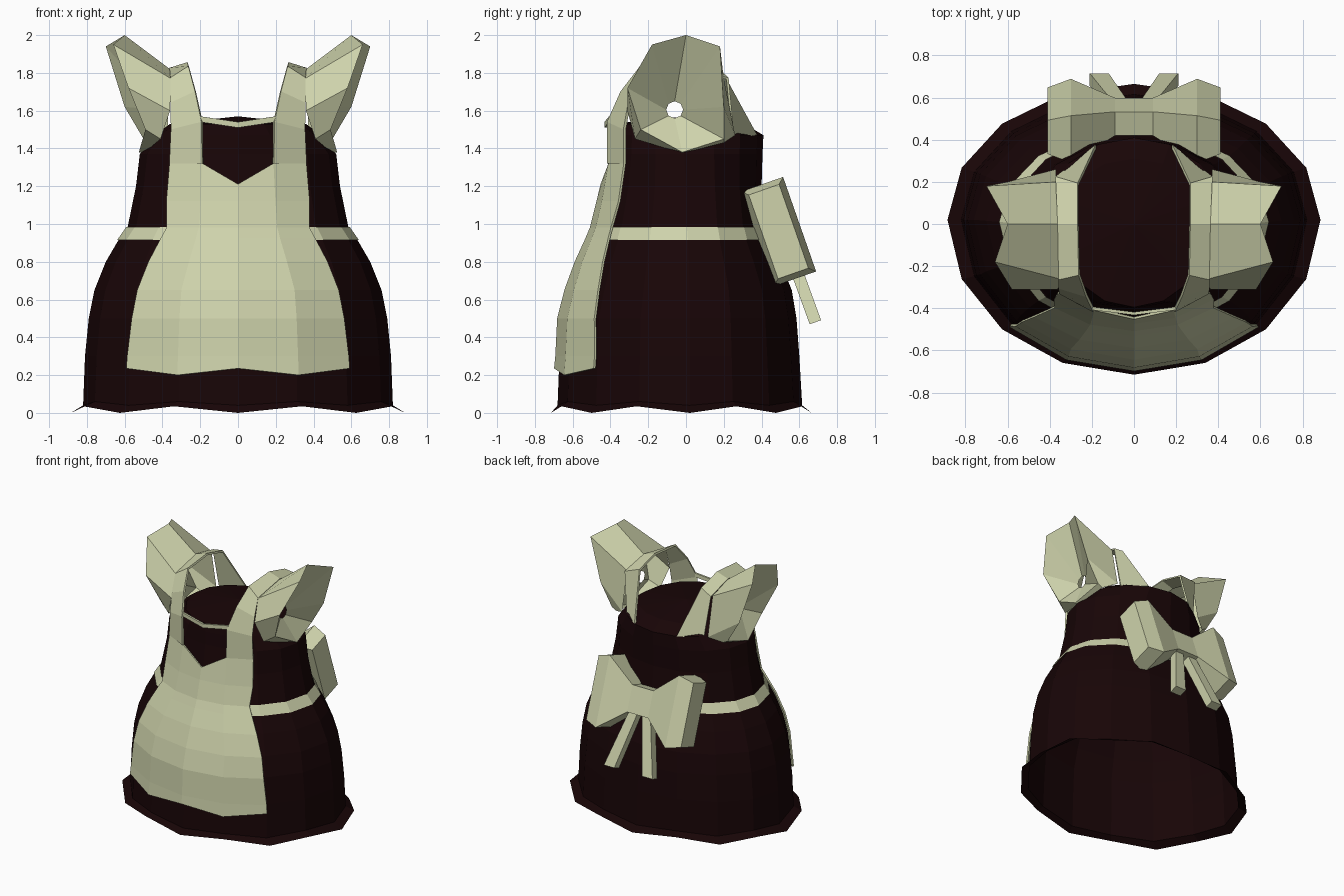
import bpy, bmesh, math
from mathutils import Vector

if "Cube" in bpy.data.objects:
    bpy.data.objects.remove(bpy.data.objects["Cube"])


def material(name, color):
    m = bpy.data.materials.new(name)
    m.diffuse_color = (*color, 1)
    m.use_nodes = True
    m.node_tree.nodes["Principled BSDF"].inputs["Base Color"].default_value = m.diffuse_color
    return m


DARK = material("dark_maroon", (0.009, 0.0015, 0.002))
CREAM = material("pale_cream", (0.62, 0.65, 0.41))


def loft(name, rows, mat, closed=False, caps=(None, None), thick=0.0):
    """Bridge rows of points; caps close an end with a fan to a point."""
    bm = bmesh.new()
    vs = [[bm.verts.new(p) for p in r] for r in rows]
    n = len(rows[0])
    last = n if closed else n - 1
    for a, b in zip(vs, vs[1:]):
        for i in range(last):
            j = (i + 1) % n
            bm.faces.new((a[i], a[j], b[j], b[i]))
    for row, tip in zip((vs[0], vs[-1]), caps):
        if tip is not None:
            c = bm.verts.new(tip)
            for i in range(n):
                bm.faces.new((row[i], row[(i + 1) % n], c))
    bmesh.ops.recalc_face_normals(bm, faces=bm.faces)
    me = bpy.data.meshes.new(name)
    bm.to_mesh(me)
    bm.free()
    me.materials.append(mat)
    ob = bpy.data.objects.new(name, me)
    bpy.context.collection.objects.link(ob)
    if thick:
        s = ob.modifiers.new("thickness", 'SOLIDIFY')
        s.thickness, s.offset = thick, 0
    return ob


def mirror_x(ob):
    ob.modifiers.new("mirror", 'MIRROR').use_clip = False


# Dress profile: height, half width, front y, back y, y of the widest point
PROFILE = [(0.04, 0.82, -0.68, 0.615, 0.02), (0.30, 0.81, -0.67, 0.60, 0.02),
           (0.50, 0.79, -0.66, 0.585, 0.02), (0.65, 0.76, -0.62, 0.56, 0.02),
           (0.80, 0.70, -0.565, 0.50, 0.015), (0.92, 0.63, -0.51, 0.445, 0.01),
           (0.98, 0.585, -0.485, 0.425, 0.005), (1.20, 0.54, -0.43, 0.40, 0.0),
           (1.37, 0.52, -0.405, 0.405, -0.01), (1.47, 0.44, -0.40, 0.41, -0.01),
           (1.53, 0.36, -0.395, 0.31, -0.01)]


def oval(rx, yf, yb, yc, deg, z):
    """Point on an egg-shaped ring; angle runs from the front towards +x."""
    r = math.radians(deg)
    c = math.cos(r)
    return Vector((rx * math.sin(r), yc - c * (yc - yf if c > 0 else yb - yc), z))


def on_body(z, deg, off=0.0):
    for a, b in zip(PROFILE, PROFILE[1:]):
        if z <= b[0]:
            break
    t = (z - a[0]) / (b[0] - a[0])
    rx, yf, yb, yc = (p + (q - p) * t for p, q in zip(a[1:], b[1:]))
    return oval(rx + off, yf - off, yb + off, yc, deg, z)


# Dress with flared, wavy hem, open underneath
STEPS = [i * 22.5 for i in range(16)]
hem = [oval(0.885, -0.715, 0.665, 0.02, d, 0.035 * (i % 2)) for i, d in enumerate(STEPS)]
skirt_edge = [on_body(0.04, d) + Vector((0, 0, 0.02 * (i % 2)))
              for i, d in enumerate(STEPS)]
rows = [hem, skirt_edge] + [[on_body(p[0], d) for d in STEPS] for p in PROFILE[1:]]
loft("dress", rows, DARK, True, (None, (0, 0, 1.57)))

# Waist band
loft("waist_band", [[on_body(z, d, 0.007) for d in STEPS] for z in (0.915, 0.985)],
     CREAM, True)

# Apron panel: height, side angle, inner angle, offset
APRON = [(0.22, 45, 22.5, 0.02), (0.30, 45, 22.5, 0.016), (0.50, 44, 22.5, 0.016),
         (0.65, 43, 22.5, 0.018), (0.80, 41, 21, 0.018), (0.92, 39, 20, 0.018),
         (0.98, 38.5, 20, 0.018), (1.12, 41, 20, 0.018), (1.32, 41.5, 20, 0.018)]
rows = []
for k, (z, side, inner, off) in enumerate(APRON):
    row = []
    for i, d in enumerate((-side, -inner, 0, inner, side)):
        zz = z
        if k == 0:
            zz = 0.20 if i in (1, 3) else 0.235
        elif k == len(APRON) - 1 and i == 2:
            zz = 1.21
        row.append(on_body(zz, d, off))
    rows.append(row)
loft("apron", rows, CREAM, thick=0.012)

# Shoulder straps: inner edge and outer edge
STRAP = [((0.187, -0.412, 1.32), (0.36, -0.325, 1.32)),
         ((0.19, -0.412, 1.54), (0.352, -0.325, 1.50)),
         ((0.225, -0.34, 1.70), (0.355, -0.30, 1.64)),
         ((0.26, -0.24, 1.83), (0.355, -0.26, 1.77)),
         ((0.265, 0.0, 1.85), (0.36, 0.0, 1.82)),
         ((0.265, 0.19, 1.80), (0.37, 0.22, 1.77)),
         ((0.18, 0.37, 1.47), (0.33, 0.25, 1.45))]
mirror_x(loft("shoulder_strap", STRAP, CREAM, thick=0.015))

# Neckline trim
loft("neck_trim", [[(-0.2, -0.40, z), (0, -0.425, z - 0.03), (0.2, -0.40, z)]
                   for z in (1.54, 1.57)], CREAM, thick=0.015)

# Flared sleeve ruffles: shoulder edge, flared rim, then funnel to a small hole
shoulder = [(0.36, 0, 1.82), (0.37, 0.20, 1.77), (0.37, 0.26, 1.47), (0.46, 0.20, 1.43),
            (0.50, -0.02, 1.375), (0.41, -0.27, 1.45), (0.36, -0.31, 1.60),
            (0.355, -0.26, 1.77)]
rim = [(0.60, 0, 2.0), (0.70, 0.18, 1.94), (0.60, 0.20, 1.62), (0.50, 0.20, 1.45),
       (0.525, -0.02, 1.38), (0.49, -0.24, 1.50), (0.58, -0.31, 1.72), (0.66, -0.18, 1.95)]
hole = [(0.43, -0.06 + 0.045 * math.sin(a), 1.605 + 0.045 * math.cos(a))
        for a in (i * math.pi / 4 for i in range(8))]
mirror_x(loft("sleeve_ruffle", [shoulder, rim, hole], CREAM, True))

# Back bow, leaning with the skirt
UP = Vector((0, -0.33, 0.944))
OUT = Vector((0, 0.944, 0.33))
CENTRE = Vector((0, 0.49, 0.96))


def section(x, half_h, half_t, shift=0.0):
    c = CENTRE + Vector((x, 0, 0)) + OUT * shift
    return [c + UP * (sh * half_h) + OUT * (st * half_t)
            for sh, st in ((1, 1), (1, -1), (-1, -1), (-1, 1))]


mirror_x(loft("bow_loop", [section(0.09, 0.10, 0.06, 0.02), section(0.30, 0.265, 0.118),
                           section(0.41, 0.235, 0.085)], CREAM, True,
              (None, (0.41, 0.49, 0.96))))
loft("bow_knot", [section(-0.09, 0.10, 0.06, 0.02), section(0.09, 0.10, 0.06, 0.02)],
     CREAM, True)


# Bow tails
def tail_ring(x, w, c):
    c = Vector((x, *c))
    return [c + Vector((sx * w, 0, 0)) + OUT * (so * 0.032)
            for sx, so in ((1, 1), (1, -1), (-1, -1), (-1, 1))]


mirror_x(loft("bow_tail", [tail_ring(0.045, 0.035, (0.525, 0.92)),
                           tail_ring(0.165, 0.045, (0.685, 0.48))], CREAM, True,
              (None, (0.165, 0.685, 0.48))))
